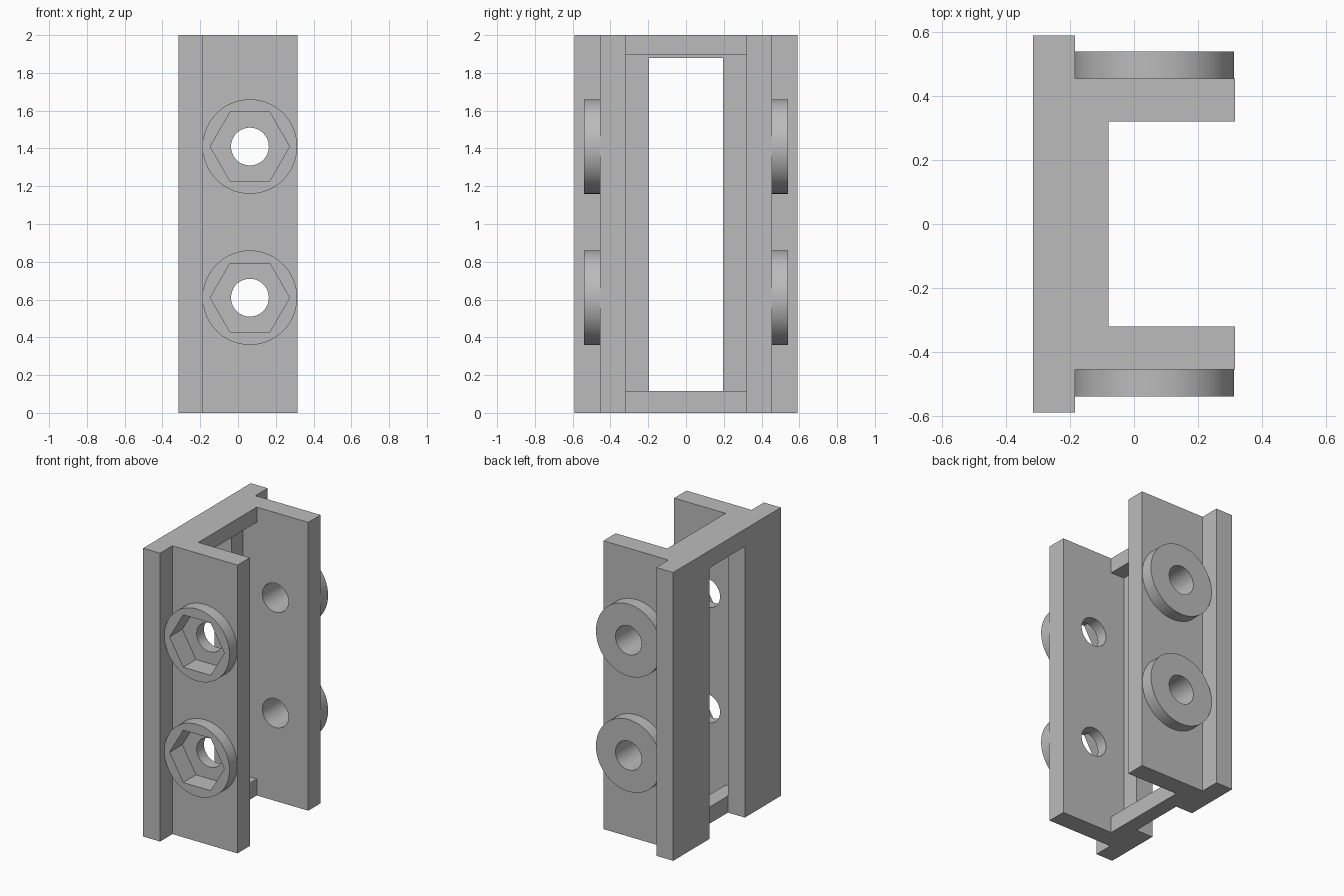
import bpy, bmesh, math
from mathutils import Matrix, Vector

if "Cube" in bpy.data.objects:
    bpy.data.objects.remove(bpy.data.objects["Cube"], do_unlink=True)

gray = bpy.data.materials.new("light_gray")
gray.use_nodes = True
color = (0.5, 0.5, 0.5, 1)
gray.diffuse_color = color
gray.node_tree.nodes["Principled BSDF"].inputs["Base Color"].default_value = color

# Main dimensions
HEIGHT = 2.0
X_BACK, X_STEP, X_LEDGE, X_FRONT = -0.315, -0.185, -0.08, 0.315
Y_OUT, Y_BOSS, Y_ARM, Y_IN, Y_WIN = 0.59, 0.54, 0.455, 0.32, 0.195
Y_POCKET = 0.4
HOLE_X, HOLE_ZS = 0.063, (0.61, 1.41)


def add_object(name, bm):
    bmesh.ops.recalc_face_normals(bm, faces=bm.faces)
    mesh = bpy.data.meshes.new(name)
    bm.to_mesh(mesh)
    bm.free()
    mesh.materials.append(gray)
    obj = bpy.data.objects.new(name, mesh)
    bpy.context.collection.objects.link(obj)
    return obj


def box(name, low, high):
    bm = bmesh.new()
    low, high = Vector(low), Vector(high)
    bmesh.ops.create_cube(bm, size=1)
    bmesh.ops.scale(bm, vec=high - low, verts=bm.verts)
    bmesh.ops.translate(bm, vec=(low + high) / 2, verts=bm.verts)
    return add_object(name, bm)


def prism(name, z, radius, y0, y1, sides, turn=0.0):
    """Regular prism or cylinder lying along y."""
    bm = bmesh.new()
    ring = [bm.verts.new((HOLE_X + radius * math.cos(a), y0, z + radius * math.sin(a)))
            for a in (turn + math.tau * i / sides for i in range(sides))]
    face = bm.faces.new(ring)
    new = bmesh.ops.extrude_face_region(bm, geom=[face])["geom"]
    bmesh.ops.translate(bm, vec=(0, y1 - y0, 0),
                        verts=[v for v in new if isinstance(v, bmesh.types.BMVert)])
    return add_object(name, bm)


def cut(obj, cutters):
    bpy.ops.object.select_all(action='DESELECT')
    bpy.context.view_layer.objects.active = obj
    obj.select_set(True)
    for cutter in cutters:
        mod = obj.modifiers.new("cut", 'BOOLEAN')
        mod.operation = 'DIFFERENCE'
        mod.solver = 'EXACT'
        mod.object = cutter
        bpy.ops.object.modifier_apply(modifier=mod.name)
    bpy.ops.object.shade_smooth_by_angle(angle=math.radians(30))


# Back plate: an arch profile, open at the bottom, extruded along x
bm = bmesh.new()
half = [(Y_OUT, HEIGHT), (Y_OUT, 0), (Y_WIN, 0), (Y_WIN, 1.88)]
outline = half + [(-y, z) for y, z in reversed(half)]
face = bm.faces.new([bm.verts.new((X_BACK, y, z)) for y, z in outline])
new = bmesh.ops.extrude_face_region(bm, geom=[face])["geom"]
bmesh.ops.translate(bm, vec=(X_STEP - X_BACK, 0, 0),
                    verts=[v for v in new if isinstance(v, bmesh.types.BMVert)])
add_object("back_plate", bm)

# Cross bars joining the arms at both ends
box("top_crossbar", (X_STEP, -Y_IN, 1.895), (X_LEDGE, Y_IN, HEIGHT))
box("bottom_crossbar", (X_STEP, -Y_IN, 0), (X_LEDGE, Y_IN, 0.115))

# Side arms with round bosses; the front ones have hexagonal nut pockets
for side, s in (("front", -1), ("back", 1)):
    y0, y1 = sorted((s * Y_IN, s * Y_ARM))
    arm = box(side + "_arm", (X_STEP, y0, 0), (X_FRONT, y1, HEIGHT))
    cutters = []
    for label, z in zip(("lower", "upper"), HOLE_ZS):
        tools = [prism("hole_cutter", z, 0.1, s * 0.2, s * 0.7, 64)]
        if side == "front":
            tools.append(prism("nut_cutter", z, 0.21, s * Y_POCKET, s * 0.7, 6))
        boss = prism(f"{side}_{label}_boss", z, 0.25, s * Y_ARM, s * Y_BOSS, 96)
        cut(boss, tools)
        cutters += tools
    cut(arm, cutters)
    for cutter in cutters:
        bpy.data.objects.remove(cutter, do_unlink=True)
